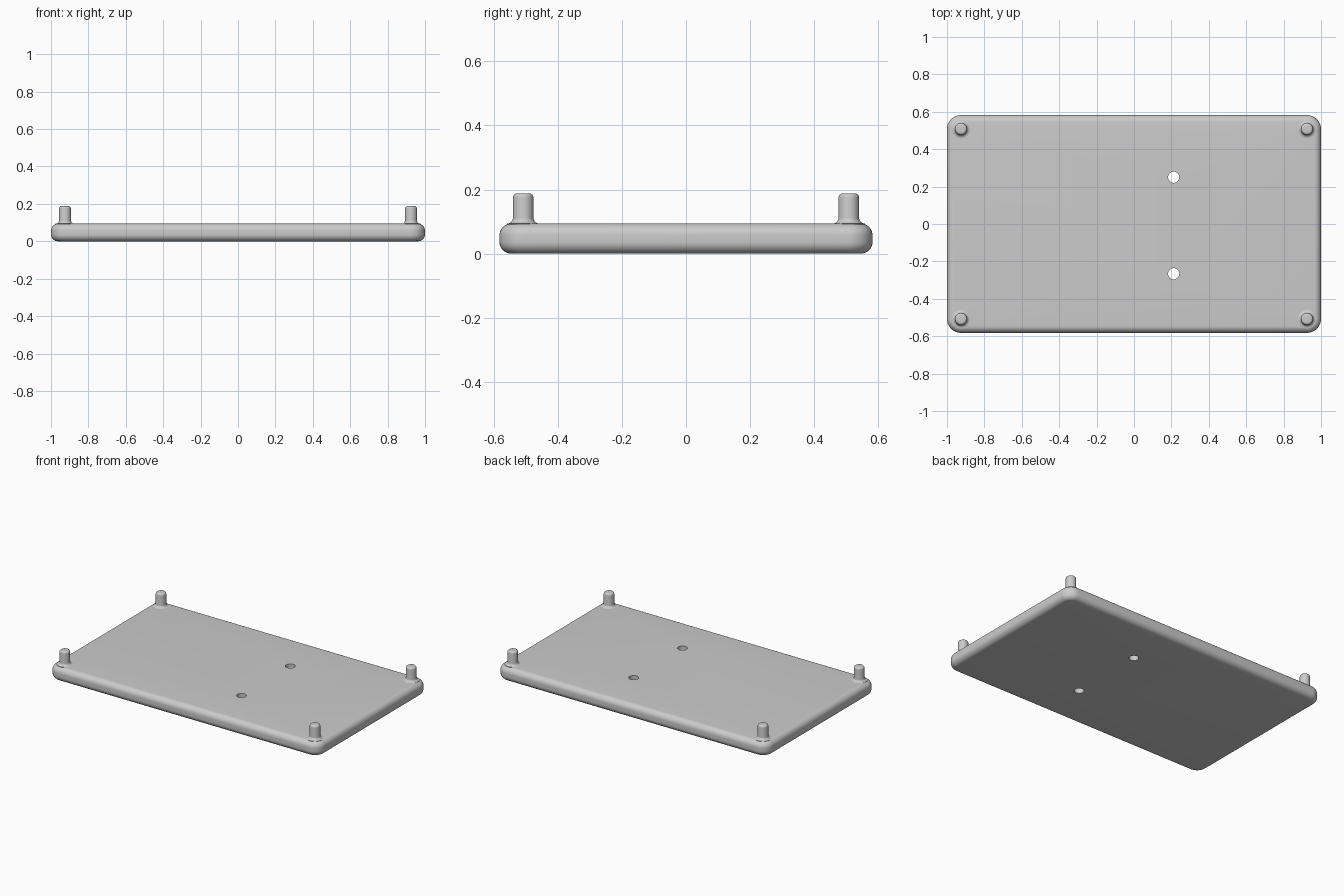
import bpy, bmesh
from math import sin, cos, pi

if "Cube" in bpy.data.objects:
    bpy.data.objects.remove(bpy.data.objects["Cube"])

HALF_X, HALF_Y, THICK = 1.0, 0.582, 0.094
CORNER, EDGE = 0.075, 0.037
PEG_X, PEG_Y, PEG_TOP, PEG_R = 0.925, 0.508, 0.188, 0.032

grey = bpy.data.materials.new("plain grey")
grey.use_nodes = True
colour = (0.6, 0.6, 0.6, 1)
grey.diffuse_color = colour
grey.node_tree.nodes["Principled BSDF"].inputs["Base Color"].default_value = colour


def arc(cx, cz, r, start, end, steps):
    """Points of an arc, angles in quarter turns."""
    angles = [(start + (end - start) * i / steps) * pi / 2 for i in range(steps + 1)]
    return [(cx + r * cos(a), cz + r * sin(a)) for a in angles]


def loft(name, rings):
    """Skin a stack of closed rings and cap both ends."""
    bm = bmesh.new()
    loops = [[bm.verts.new(p) for p in ring] for ring in rings]
    count = len(loops[0])
    for low, high in zip(loops, loops[1:]):
        for i in range(count):
            j = (i + 1) % count
            bm.faces.new((low[i], low[j], high[j], high[i]))
    bm.faces.new(loops[0][::-1])
    bm.faces.new(loops[-1])
    bmesh.ops.recalc_face_normals(bm, faces=bm.faces)
    mesh = bpy.data.meshes.new(name)
    bm.to_mesh(mesh)
    bm.free()
    mesh.materials.append(grey)
    obj = bpy.data.objects.new(name, mesh)
    bpy.context.collection.objects.link(obj)
    return obj


def smooth(obj):
    bpy.ops.object.select_all(action="DESELECT")
    obj.select_set(True)
    bpy.context.view_layer.objects.active = obj
    bpy.ops.object.shade_smooth_by_angle(angle=pi / 6)


def rounded_rectangle(radius, z):
    ring = []
    for quarter, (sx, sy) in enumerate([(1, 1), (-1, 1), (-1, -1), (1, -1)]):
        cx, cy = sx * (HALF_X - CORNER), sy * (HALF_Y - CORNER)
        ring += [(x, y, z) for x, y in arc(cx, cy, radius, quarter, quarter + 1, 10)]
    return ring


def circle(x, y, r, z, sides=32):
    return [(x + r * cos(2 * pi * i / sides), y + r * sin(2 * pi * i / sides), z)
            for i in range(sides)]


# Base plate with rounded corners and edges
inner = CORNER - EDGE
section = arc(inner, EDGE, EDGE, -1, 0, 8) + arc(inner, THICK - EDGE, EDGE, 0, 1, 8)
plate = loft("base_plate", [rounded_rectangle(r, z) for r, z in section])

# Two through holes
for label, x, y in (("back", 0.212, 0.25), ("front", 0.212, -0.266)):
    cutter = loft(label + "_hole_cutter", [circle(x, y, 0.03, -0.1), circle(x, y, 0.03, 0.2)])
    cutter.hide_render = True
    cutter.hide_set(True)
    cutter.display_type = "WIRE"
    hole = plate.modifiers.new(label + " hole", "BOOLEAN")
    hole.operation = "DIFFERENCE"
    hole.solver = "EXACT"
    hole.object = cutter

# Bake the holes, then drop the cutters
bpy.context.view_layer.objects.active = plate
for modifier in list(plate.modifiers):
    cutter = modifier.object
    bpy.ops.object.modifier_apply(modifier=modifier.name)
    bpy.data.objects.remove(cutter)
smooth(plate)

# Corner pegs, flared at the foot and rounded on top
FLARE, TIP = 0.018, 0.013
profile = [(PEG_R + FLARE, THICK - 0.006)]
profile += arc(PEG_R + FLARE, THICK + FLARE, FLARE, 3, 2, 6)
profile += arc(PEG_R - TIP, PEG_TOP - TIP, TIP, 0, 1, 6)
for side, sx in (("left", 1), ("right", -1)):
    for end, sy in (("front", -1), ("back", 1)):
        peg = loft(f"{end}_{side}_peg",
                   [circle(sx * PEG_X, sy * PEG_Y, r, z) for r, z in profile])
        smooth(peg)
